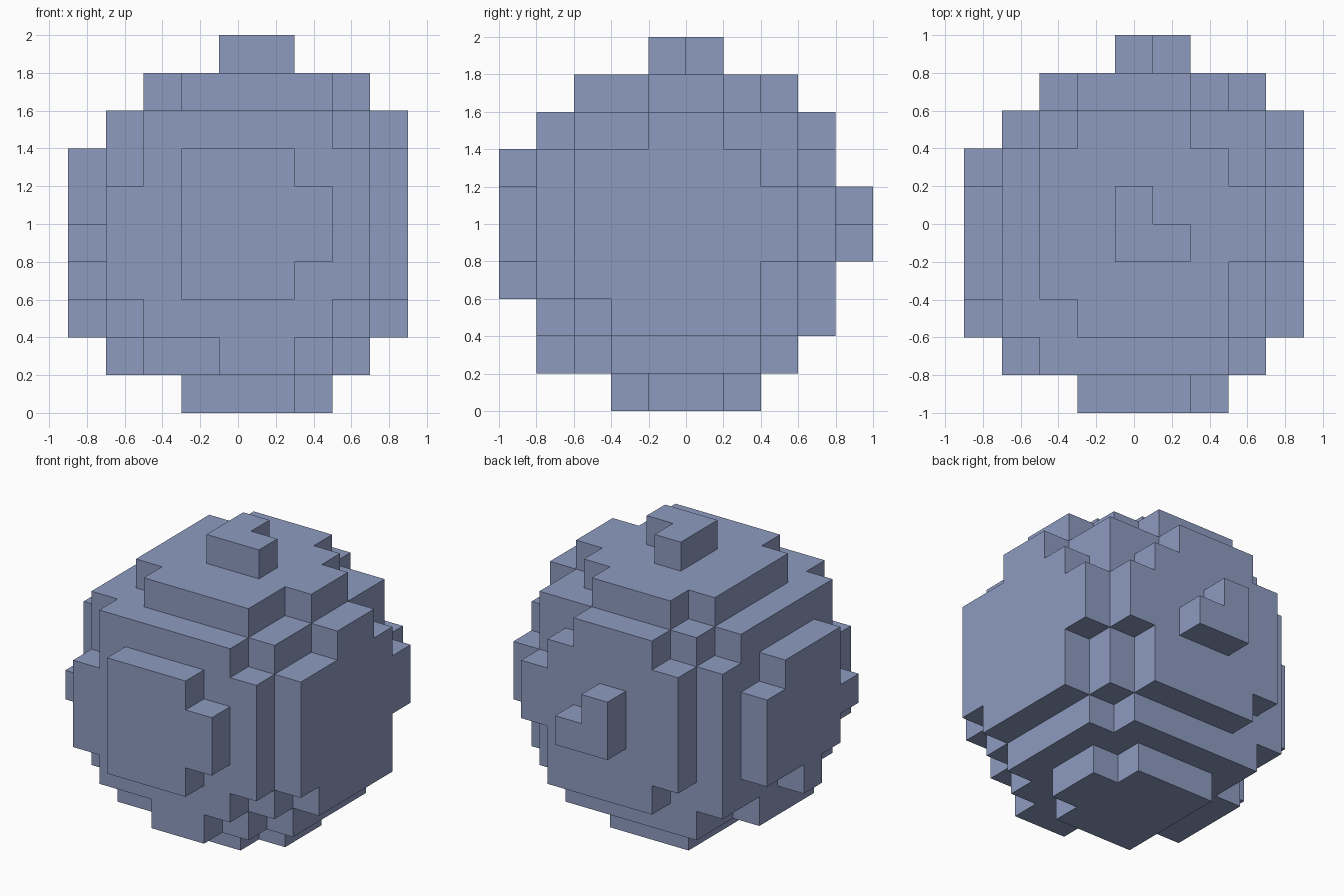
import bpy
import bmesh
from mathutils import Vector

cube = bpy.data.objects.get("Cube")
if cube:
    bpy.data.objects.remove(cube, do_unlink=True)

# Blocky ball: grid cells whose centres fall inside a slightly off-centre sphere
CELL = 0.2
CENTRE = Vector((0.04, -0.04, 0.96))
RADIUS_SQ = 0.926
COUNTS = (9, 10, 10)
ORIGIN = Vector((-0.9, -1.0, 0.0))


def cell_centre(cell):
    return ORIGIN + CELL * (Vector(cell) + Vector((0.5, 0.5, 0.5)))


cells = {
    (i, j, k)
    for i in range(COUNTS[0])
    for j in range(COUNTS[1])
    for k in range(COUNTS[2])
    if (cell_centre((i, j, k)) - CENTRE).length_squared <= RADIUS_SQ
}

# Add one square for every cell side that is exposed
bm = bmesh.new()
for cell in sorted(cells):
    for axis in range(3):
        for sign in (-1, 1):
            neighbour = list(cell)
            neighbour[axis] += sign
            if tuple(neighbour) in cells:
                continue
            normal, u = Vector(), Vector()
            normal[axis] = sign
            u[(axis + 1) % 3] = 1
            v = normal.cross(u)
            middle = cell_centre(cell) + normal * CELL / 2
            corners = [u + v, v - u, -u - v, u - v]
            bm.faces.new([bm.verts.new(middle + c * CELL / 2) for c in corners])
bmesh.ops.remove_doubles(bm, verts=bm.verts, dist=0.001)

mesh = bpy.data.meshes.new("blocky_ball")
bm.to_mesh(mesh)
bm.free()
ball = bpy.data.objects.new("blocky_ball", mesh)
bpy.context.collection.objects.link(ball)

# Single flat colour
colour = (0.27, 0.33, 0.53, 1.0)
material = bpy.data.materials.new("dusty blue")
material.use_nodes = True
material.diffuse_color = colour
material.node_tree.nodes["Principled BSDF"].inputs["Base Color"].default_value = colour
mesh.materials.append(material)
